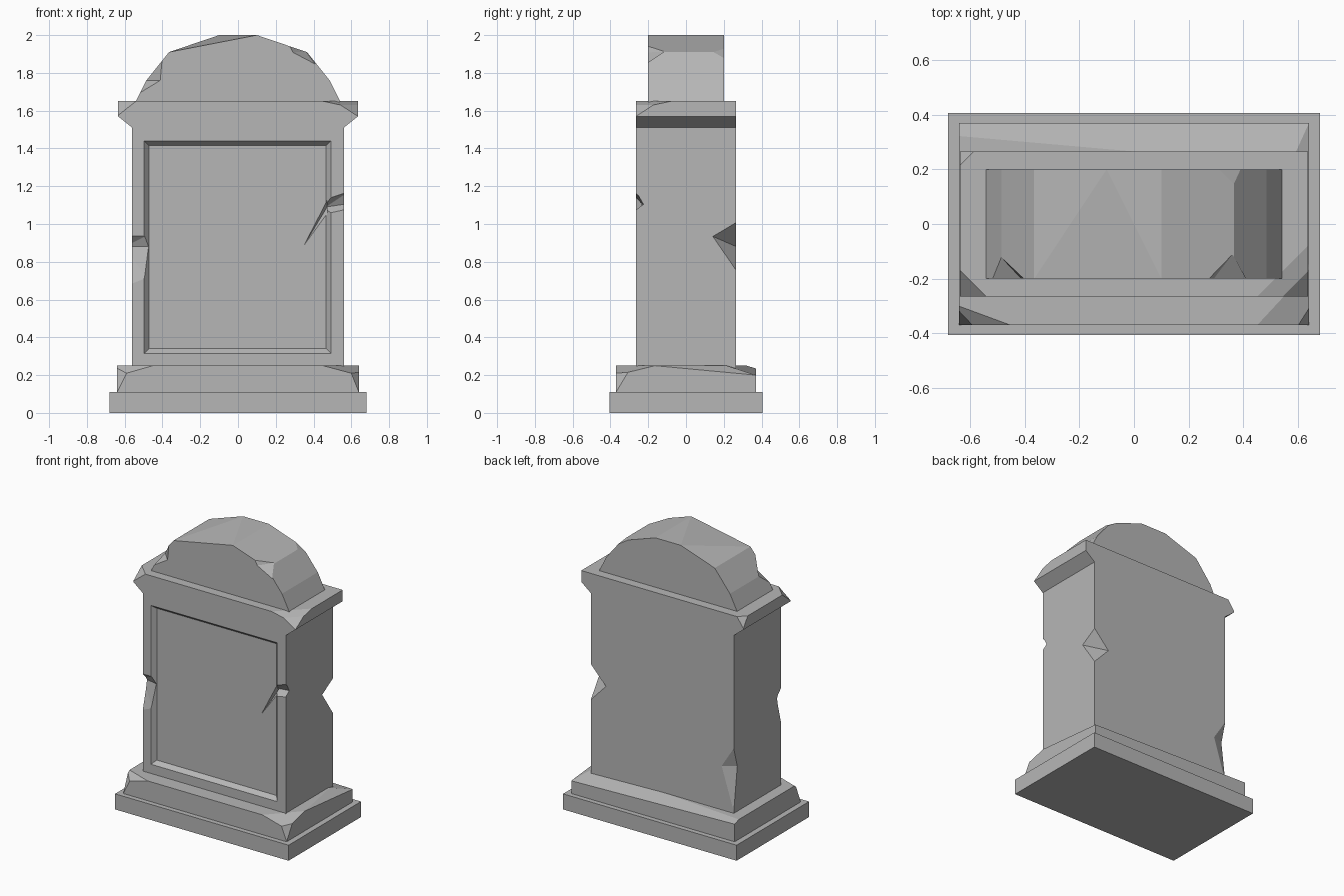
import bpy, bmesh
from mathutils import Vector

if "Cube" in bpy.data.objects:
    bpy.data.objects.remove(bpy.data.objects["Cube"])

stone = bpy.data.materials.new("grey stone")
stone.use_nodes = True
GREY = (0.47, 0.47, 0.47, 1)
stone.diffuse_color = GREY
bsdf = stone.node_tree.nodes["Principled BSDF"]
bsdf.inputs["Base Color"].default_value = GREY
bsdf.inputs["Roughness"].default_value = 0.9


def finish(bm, name):
    bmesh.ops.recalc_face_normals(bm, faces=bm.faces[:])
    mesh = bpy.data.meshes.new(name)
    bm.to_mesh(mesh)
    bm.free()
    mesh.materials.append(stone)
    obj = bpy.data.objects.new(name, mesh)
    bpy.context.collection.objects.link(obj)
    return obj


def prism(name, half, depth, chips=()):
    """Mirror a right-hand x/z outline, extrude it along y and slice off corners."""
    outline = half + [(-x, z) for x, z in reversed(half)]
    bm = bmesh.new()
    face = bm.faces.new([bm.verts.new((x, -depth, z)) for x, z in outline])
    ext = bmesh.ops.extrude_face_region(bm, geom=[face])
    verts = [g for g in ext["geom"] if isinstance(g, bmesh.types.BMVert)]
    bmesh.ops.translate(bm, verts=verts, vec=(0, 2 * depth, 0))
    zs = [z for _, z in outline]
    centre = Vector((0, 0, (min(zs) + max(zs)) / 2))
    for chip in chips:
        a, b, c = map(Vector, chip)
        normal = (b - a).cross(c - a).normalized()
        if normal.dot(centre - a) > 0:
            normal.negate()
        bmesh.ops.bisect_plane(bm, geom=bm.verts[:] + bm.edges[:] + bm.faces[:],
                               plane_co=a, plane_no=normal, dist=1e-5, clear_outer=True)
        rim = [e for e in bm.edges if e.is_boundary]
        bmesh.ops.holes_fill(bm, edges=rim, sides=0)
    return finish(bm, name)


def carve(obj, *points):
    """Subtract the convex hull of a few points."""
    bm = bmesh.new()
    for p in points:
        bm.verts.new(p)
    bmesh.ops.convex_hull(bm, input=bm.verts[:])
    cutter = finish(bm, "cutter")
    cutter.hide_render = True
    mod = obj.modifiers.new("carve", "BOOLEAN")
    mod.operation, mod.solver, mod.object = "DIFFERENCE", "EXACT", cutter
    graph = bpy.context.evaluated_depsgraph_get()
    mesh = bpy.data.meshes.new_from_object(obj.evaluated_get(graph))
    obj.modifiers.clear()
    obj.data = mesh
    bpy.data.objects.remove(cutter)


# Stepped base
prism("base_slab", [(0.68, 0), (0.68, 0.11)], 0.405)
prism("plinth", [(0.64, 0.11), (0.64, 0.25)], 0.37, [
    # front right corner
    ((0.45, -0.37, 0.25), (0.64, -0.165, 0.25), (0.6, -0.37, 0.21)),
    ((0.64, -0.37, 0.11), (0.6, -0.37, 0.21), (0.64, -0.31, 0.21)),
    # front left corner
    ((-0.45, -0.37, 0.25), (-0.64, -0.3, 0.25), (-0.59, -0.37, 0.21)),
    ((-0.64, -0.37, 0.11), (-0.59, -0.37, 0.21), (-0.64, -0.32, 0.23)),
    # worn back and right edges
    ((0.64, 0.37, 0.2), (-0.64, 0.37, 0.235), (0, 0.265, 0.25)),
    ((0.64, -0.165, 0.25), (0.64, 0.37, 0.2), (0.56, 0.265, 0.25)),
])

# Body with flared cap
body = prism("body", [(0.56, 0.16), (0.56, 1.51), (0.635, 1.57), (0.635, 1.65)], 0.265, [
    ((0.45, -0.265, 1.65), (0.635, -0.08, 1.65), (0.635, -0.265, 1.61)),
    ((0.635, -0.265, 1.57), (0.56, -0.24, 1.635), (0.6, -0.2, 1.635)),
    ((-0.54, -0.265, 1.65), (-0.635, -0.17, 1.65), (-0.635, -0.265, 1.575)),
    ((-0.585, 0.265, 1.65), (-0.635, 0.215, 1.65), (-0.635, 0.265, 1.58)),
])

# Recessed front panel with sloping sides
carve(body, *[(x + sx * s, y, z + sz * s)
              for y, s in ((-0.295, 0.05), (-0.235, 0))
              for x, sx in ((-0.472, -1), (0.467, 1))
              for z, sz in ((0.34, -1), (1.415, 1))])

# Chip on the front left edge
carve(body, (-0.6, -0.27, 0.943), (-0.474, -0.27, 0.943), (-0.6, -0.27, 0.65),
      (-0.474, -0.27, 0.7), (-0.6, -0.21, 0.88), (-0.474, -0.237, 0.88))

# Crack across the front right edge and into the panel
carve(body, (0.6, -0.27, 1.18), (0.6, -0.27, 1.08), (0.6, -0.23, 1.11),
      (0.465, -0.27, 1.135), (0.465, -0.27, 1.05), (0.465, -0.215, 1.09))
carve(body, (0.472, -0.24, 1.13), (0.472, -0.24, 1.05), (0.472, -0.205, 1.09),
      (0.345, -0.236, 0.88))

# Chips on the back corners
carve(body, (0.563, 0.268, 1.012), (0.563, 0.268, 0.748), (0.562, 0.14, 0.935),
      (0.44, 0.267, 0.88), (0.7, 0.4, 0.9))
carve(body, (-0.562, 0.267, 0.72), (-0.562, 0.267, 0.24), (-0.46, 0.267, 0.56),
      (-0.562, 0.225, 0.57), (-0.65, 0.35, 0.5))

# Faceted arched top
dome = prism("arched_top", [(0.54, 1.64), (0.54, 1.65), (0.485, 1.76), (0.365, 1.91),
                            (0.1, 2.0)], 0.2, [
    ((-0.365, -0.2, 1.91), (0.1, -0.2, 2.0), (-0.1, 0.2, 2.0)),
    ((0.31, 0.2, 1.929), (0.39, 0.2, 1.879), (0.36, 0.15, 1.912)),
])
carve(dome, (0.27, -0.202, 1.945), (0.29, -0.202, 1.908), (0.41, -0.202, 1.845),
      (0.36, -0.11, 1.913), (0.45, -0.3, 1.98))
carve(dome, (-0.525, -0.202, 1.69), (-0.41, -0.202, 1.76), (-0.4, -0.202, 1.87),
      (-0.487, -0.12, 1.76), (-0.6, -0.3, 1.85))
